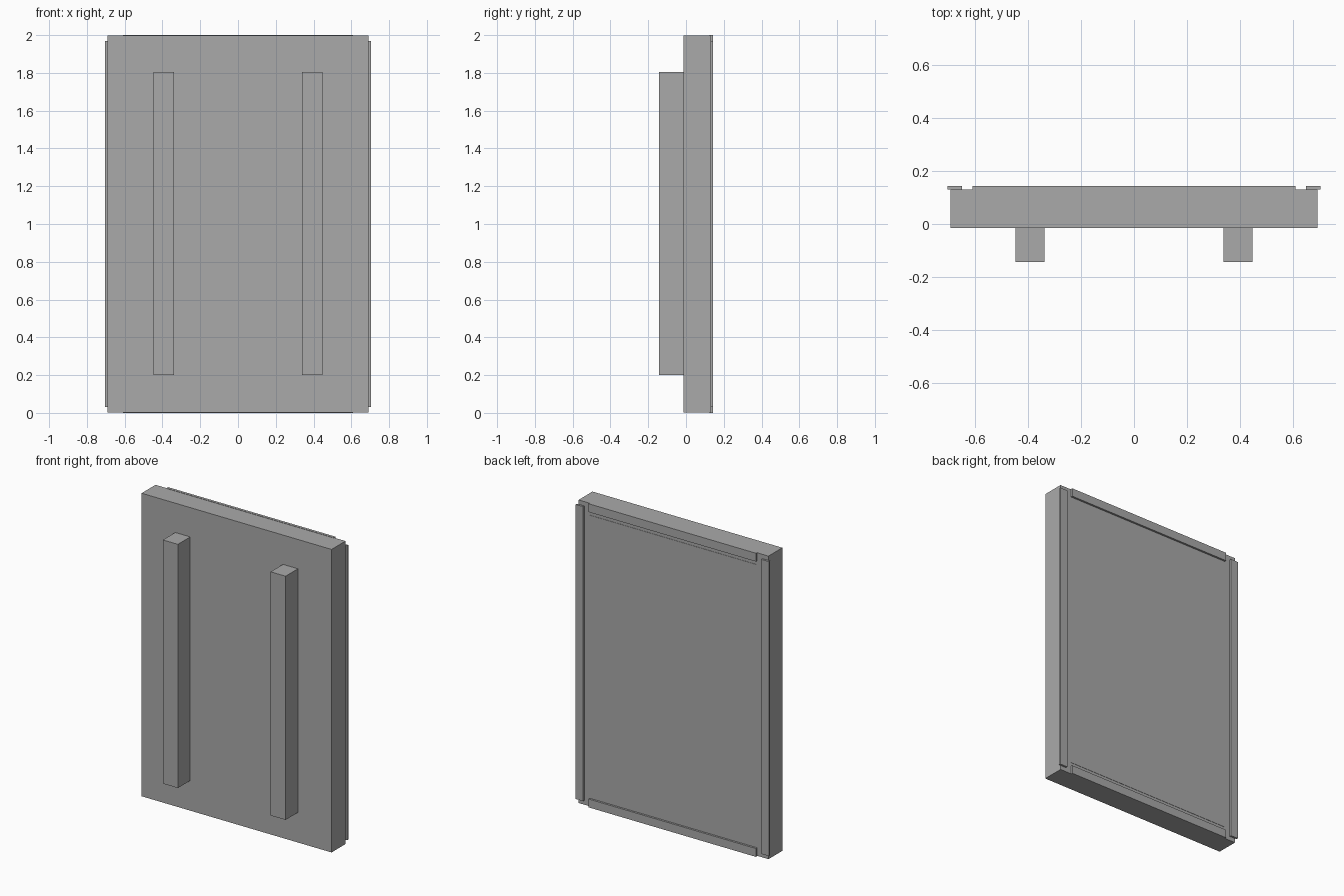
import bpy

if "Cube" in bpy.data.objects:
    bpy.data.objects.remove(bpy.data.objects["Cube"])

grey = bpy.data.materials.new("plain grey")
grey.diffuse_color = (0.4, 0.4, 0.4, 1)
grey.use_nodes = True
grey.node_tree.nodes["Principled BSDF"].inputs["Base Color"].default_value = grey.diffuse_color


def box(name, x, y, z):
    """Axis-aligned box from (min, max) ranges."""
    bpy.ops.mesh.primitive_cube_add(size=1)
    ob = bpy.context.object
    ob.name = name
    ranges = (x, y, z)
    for v in ob.data.vertices:
        v.co = [r[0] if c < 0 else r[1] for c, r in zip(v.co, ranges)]
    ob.data.materials.append(grey)
    return ob


BACK = 0.130   # back surface of the slab
RIM = 0.143    # outer surface of the raised strips

# main slab and the thin panel on its back
box("slab", (-0.692, 0.692), (-0.0145, BACK), (0.002, 1.998))
box("back_panel", (-0.61, 0.61), (BACK - 0.005, BACK + 0.002), (0.08, 1.92))

# raised strips along the top and bottom of the back
box("bottom_strip", (-0.61, 0.61), (BACK - 0.005, RIM), (0, 0.055))
box("top_strip", (-0.61, 0.61), (BACK - 0.005, RIM), (1.945, 2))

# mirrored pairs: overhanging side strips and front battens
for side, s in (("left", -1), ("right", 1)):
    box(side + "_strip", sorted((s * 0.649, s * 0.704)), (BACK, RIM), (0.03, 1.97))
    box(side + "_batten", sorted((s * 0.338, s * 0.447)), (-0.143, -0.0145), (0.2, 1.805))
